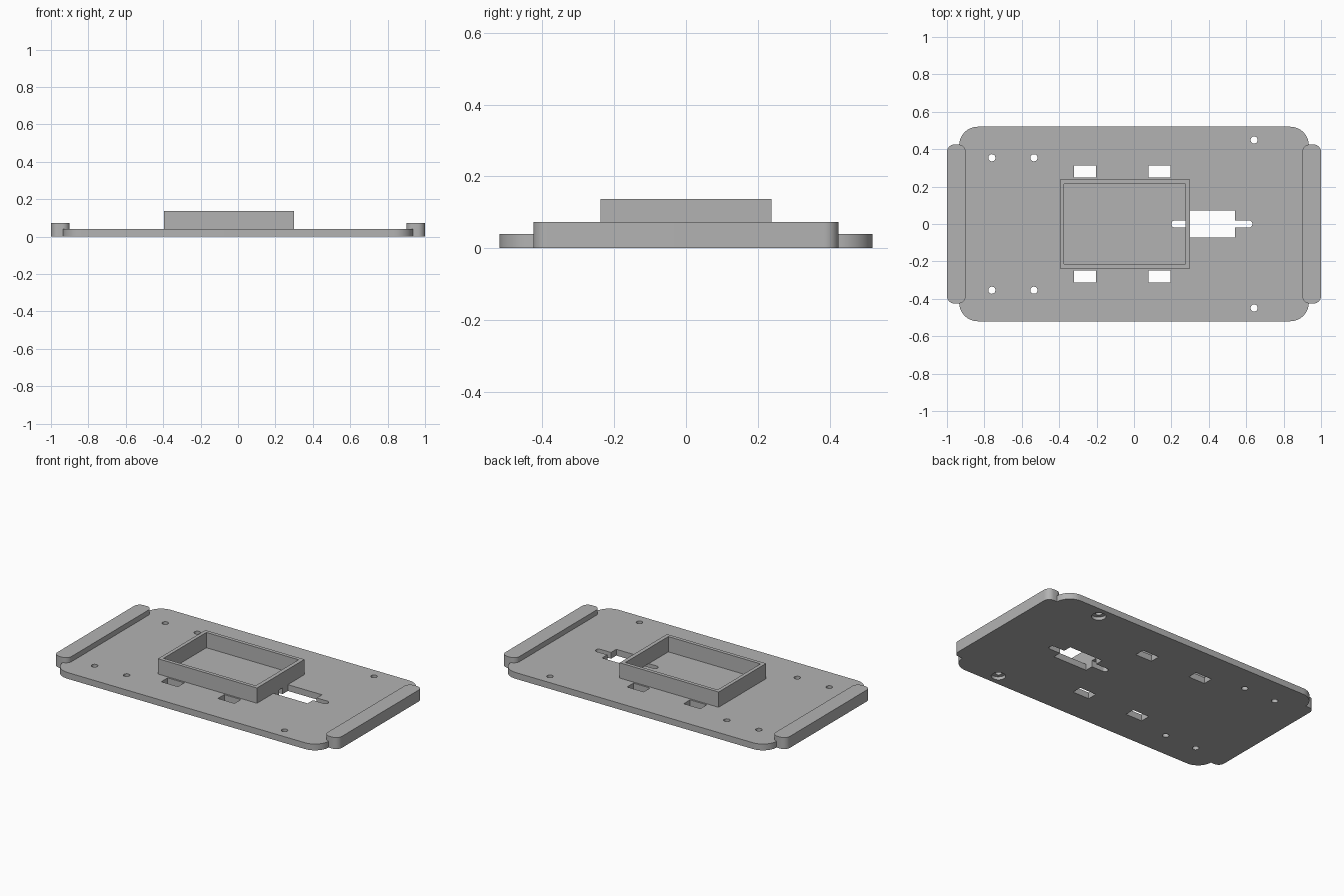
import bpy, bmesh, math

cube = bpy.data.objects.get("Cube")
if cube:
    bpy.data.objects.remove(cube, do_unlink=True)

grey = bpy.data.materials.new("plain grey")
grey.use_nodes = True
COLOUR = (0.45, 0.45, 0.45, 1)
grey.diffuse_color = COLOUR
grey.node_tree.nodes["Principled BSDF"].inputs["Base Color"].default_value = COLOUR


def prism(name, outline, z0, z1):
    """Extrude a flat outline from z0 to z1."""
    bm = bmesh.new()
    face = bm.faces.new([bm.verts.new((x, y, z0)) for x, y in outline])
    top = bmesh.ops.extrude_face_region(bm, geom=[face])["geom"]
    moved = [v for v in top if isinstance(v, bmesh.types.BMVert)]
    bmesh.ops.translate(bm, verts=moved, vec=(0, 0, z1 - z0))
    bmesh.ops.recalc_face_normals(bm, faces=bm.faces[:])
    mesh = bpy.data.meshes.new(name)
    bm.to_mesh(mesh)
    bm.free()
    mesh.materials.append(grey)
    obj = bpy.data.objects.new(name, mesh)
    bpy.context.collection.objects.link(obj)
    return obj


def rounded(x0, x1, y0, y1, r=0, steps=10):
    """Rectangle outline with rounded corners."""
    if r == 0:
        return [(x0, y0), (x1, y0), (x1, y1), (x0, y1)]
    corners = [(x1 - r, y1 - r), (x0 + r, y1 - r), (x0 + r, y0 + r), (x1 - r, y0 + r)]
    return [(cx + r * math.cos(a), cy + r * math.sin(a))
            for q, (cx, cy) in enumerate(corners)
            for a in [(q + i / steps) * math.pi / 2 for i in range(steps + 1)]]


def circle(x, y, r, n=32):
    return [(x + r * math.cos(math.tau * i / n), y + r * math.sin(math.tau * i / n))
            for i in range(n)]


def combine(target, tool, operation):
    """Apply a boolean and discard the tool."""
    mod = target.modifiers.new("combine", "BOOLEAN")
    mod.operation, mod.solver, mod.object = operation, "EXACT", tool
    bpy.context.view_layer.objects.active = target
    bpy.ops.object.modifier_apply(modifier=mod.name)
    bpy.data.objects.remove(tool, do_unlink=True)


THICK = 0.04
plate = prism("mounting_plate", rounded(-0.935, 0.935, -0.52, 0.52, 0.1), 0, THICK)

# Raised end rails
for side in (-1, 1):
    x0, x1 = sorted((side * 0.9, side))
    rail = prism("end_rail", rounded(x0, x1, -0.425, 0.425, 0.04), 0, 0.073)
    combine(plate, rail, "UNION")

# Central cutout with a narrow slot through it
cutouts = [rounded(0.3, 0.54, -0.072, 0.072), rounded(0.2, 0.633, -0.019, 0.019, 0.018)]
for side in (-1, 1):
    # Strap windows beside the frame
    y0, y1 = sorted((side * 0.249, side * 0.313))
    cutouts += [rounded(x, x + 0.117, y0, y1) for x in (-0.32, 0.078)]
    # Screw holes
    cutouts += [circle(x, side * 0.354, 0.019) for x in (-0.76, -0.535)]
    cutouts.append(circle(0.642, side * 0.449, 0.019))
for outline in cutouts:
    combine(plate, prism("cutter", outline, -0.1, 0.1), "DIFFERENCE")

# Counterbores under the two outer holes
for side in (-1, 1):
    bore = prism("cutter", circle(0.642, side * 0.449, 0.042), -0.1, 0.02)
    combine(plate, bore, "DIFFERENCE")

# Open rectangular frame standing on the plate
frame = prism("raised_frame", rounded(-0.396, 0.3, -0.238, 0.238), THICK, 0.137)
inside = prism("cutter", rounded(-0.373, 0.275, -0.215, 0.215), 0, 0.2)
combine(frame, inside, "DIFFERENCE")

# Smooth the round walls and keep the edges sharp
bpy.ops.object.select_all(action="DESELECT")
plate.select_set(True)
bpy.context.view_layer.objects.active = plate
bpy.ops.object.shade_smooth_by_angle(angle=math.radians(30))
